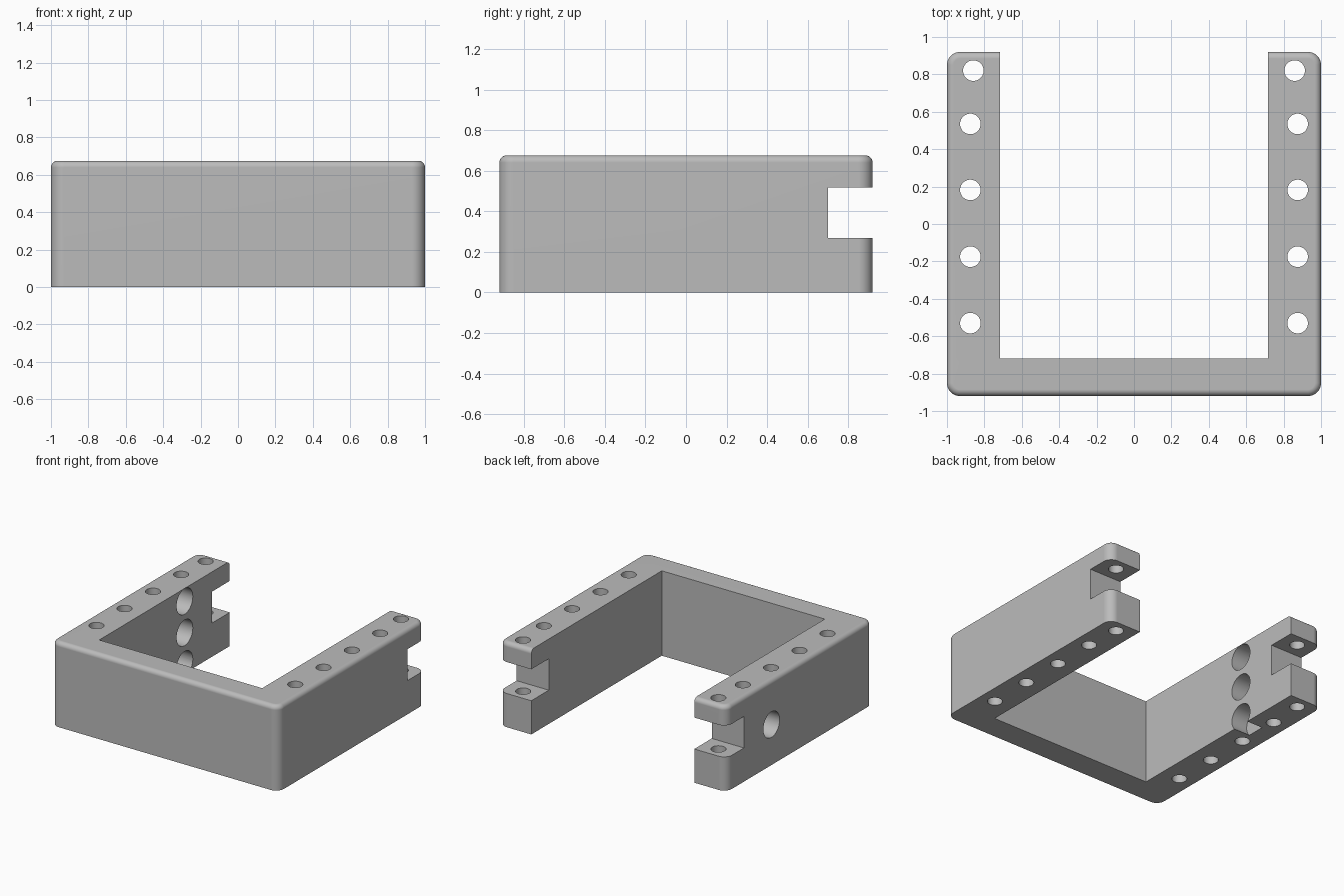
import bpy, bmesh, math
from mathutils import Matrix

cube = bpy.data.objects.get("Cube")
if cube:
    bpy.data.objects.remove(cube, do_unlink=True)

HALF_X, HALF_Y, HEIGHT = 1.0, 0.92, 0.675
INNER_X, INNER_Y = 0.717, -0.72
CORNER_R, TOP_R, STEPS = 0.07, 0.035, 8


def new_object(name, bm):
    bmesh.ops.recalc_face_normals(bm, faces=bm.faces)
    mesh = bpy.data.meshes.new(name)
    bm.to_mesh(mesh)
    bm.free()
    obj = bpy.data.objects.new(name, mesh)
    bpy.context.scene.collection.objects.link(obj)
    return obj


def rounded_outline(inset):
    """Rounded rectangle, shrunk evenly by the inset."""
    r = CORNER_R - inset
    points = []
    for k, (sx, sy) in enumerate([(1, 1), (-1, 1), (-1, -1), (1, -1)]):
        for i in range(STEPS + 1):
            a = math.pi / 2 * (k + i / STEPS)
            points.append((sx * (HALF_X - CORNER_R) + r * math.cos(a),
                           sy * (HALF_Y - CORNER_R) + r * math.sin(a)))
    return points


def rounded_block(name):
    """Block with rounded uprights and a rounded top rim."""
    bm = bmesh.new()
    levels = [(0, 0)]
    for i in range(STEPS + 1):
        a = math.pi / 2 * i / STEPS
        levels.append((TOP_R * (1 - math.cos(a)), HEIGHT - TOP_R * (1 - math.sin(a))))
    rings = [[bm.verts.new((x, y, z)) for x, y in rounded_outline(d)] for d, z in levels]
    for low, high in zip(rings, rings[1:]):
        for i in range(len(low)):
            j = (i + 1) % len(low)
            bm.faces.new((low[i], low[j], high[j], high[i]))
    bm.faces.new(rings[0])
    bm.faces.new(rings[-1])
    return new_object(name, bm)


def box(x0, x1, y0, y1, z0, z1):
    bm = bmesh.new()
    bmesh.ops.create_cube(bm, size=1)
    size = Matrix.Diagonal((x1 - x0, y1 - y0, z1 - z0, 1))
    place = Matrix.Translation(((x0 + x1) / 2, (y0 + y1) / 2, (z0 + z1) / 2))
    bm.transform(place @ size)
    return new_object("cutter", bm)


def prism(radius, length, centre, sideways=False, sides=48):
    bm = bmesh.new()
    bmesh.ops.create_cone(bm, cap_ends=True, segments=sides,
                          radius1=radius, radius2=radius, depth=length)
    turn = Matrix.Rotation(math.pi / 2, 4, 'Y') if sideways else Matrix()
    bm.transform(Matrix.Translation(centre) @ turn)
    return new_object("cutter", bm)


# Solid body
frame = rounded_block("bracket_frame")
cutters = []

# Open bay between the arms, and the slot across both arm ends
cutters.append(box(-INNER_X, INNER_X, INNER_Y, 2, -1, 2))
cutters.append(box(-2, 2, 0.70, 2, 0.268, 0.518))

# Vertical holes through both arms
for side in (-1, 1):
    for y in (-0.53, -0.175, 0.182, 0.535):
        cutters.append(prism(0.055, 2, (side * 0.875, y, 0)))
    cutters.append(prism(0.055, 2, (side * 0.859, 0.82, 0)))

# Left arm: cross hole with a hexagonal nut pocket on the inside
CROSS_Y, CROSS_Z = 0.354, 0.322
cutters.append(prism(0.054, 1, (0.9, CROSS_Y, CROSS_Z), True))
cutters.append(prism(0.118, 0.22, (INNER_X, CROSS_Y, CROSS_Z), True, 6))

# Right arm: large cross hole, with counterbored screw holes above and below
cutters.append(prism(0.102, 1, (-0.9, CROSS_Y, CROSS_Z), True))
for dz in (-0.25, 0.25):
    cutters.append(prism(0.054, 1, (-0.9, CROSS_Y, CROSS_Z + dz), True))
    cutters.append(prism(0.102, 0.28, (-INNER_X, CROSS_Y, CROSS_Z + dz), True))

# Cut everything and drop the cutters
for cutter in cutters:
    cutter.hide_render = True
    mod = frame.modifiers.new("cut", 'BOOLEAN')
    mod.operation, mod.solver, mod.object = 'DIFFERENCE', 'EXACT', cutter
depsgraph = bpy.context.evaluated_depsgraph_get()
cut_mesh = bpy.data.meshes.new_from_object(frame.evaluated_get(depsgraph))
frame.modifiers.clear()
frame.data = cut_mesh
for cutter in cutters:
    bpy.data.objects.remove(cutter, do_unlink=True)

# Colour
grey = bpy.data.materials.new("plain_grey")
grey.use_nodes = True
colour = (0.5, 0.5, 0.5, 1)
grey.diffuse_color = colour
grey.node_tree.nodes["Principled BSDF"].inputs["Base Color"].default_value = colour
frame.data.materials.clear()
frame.data.materials.append(grey)

# Smooth rounds, crisp edges, flat faces kept flat
bpy.ops.object.select_all(action='DESELECT')
frame.select_set(True)
bpy.context.view_layer.objects.active = frame
bpy.ops.object.shade_smooth_by_angle(angle=math.radians(30))
weighted = frame.modifiers.new("flat_faces", 'WEIGHTED_NORMAL')
weighted.keep_sharp = True
